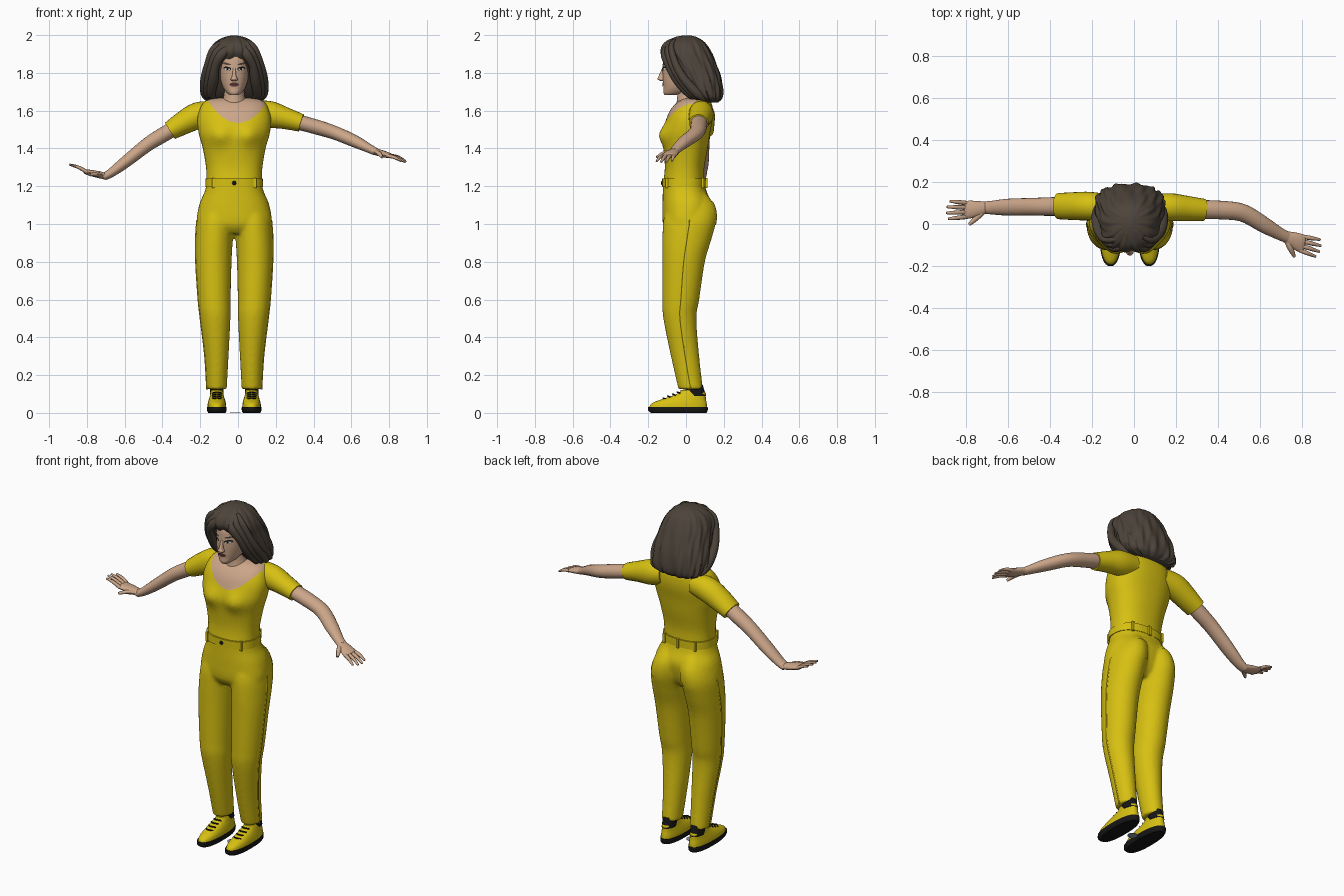
import bpy, bmesh, math
from mathutils import Vector

cube = bpy.data.objects.get("Cube")
if cube:
    bpy.data.objects.remove(cube)

CX = -0.02  # body midline


def material(name, *rgb):
    m = bpy.data.materials.new(name)
    m.use_nodes = True
    m.diffuse_color = (*rgb, 1)
    m.node_tree.nodes["Principled BSDF"].inputs["Base Color"].default_value = (*rgb, 1)
    return m


YELLOW = material("yellow cloth", 0.68, 0.53, 0.006)
SKIN = material("skin", 0.60, 0.38, 0.25)
HAIR = material("dark brown hair", 0.075, 0.058, 0.043)
BLACK = material("black", 0.008, 0.008, 0.008)
LIPS = material("dark lips", 0.10, 0.035, 0.03)
WHITE = material("eye white", 0.65, 0.62, 0.58)
GREY = material("grey blue", 0.28, 0.33, 0.40)


def finish(name, bm, *mats, smooth=True):
    bmesh.ops.recalc_face_normals(bm, faces=bm.faces)
    me = bpy.data.meshes.new(name)
    bm.to_mesh(me)
    bm.free()
    ob = bpy.data.objects.new(name, me)
    bpy.context.collection.objects.link(ob)
    for m in mats:
        me.materials.append(m)
    if smooth:
        bpy.ops.object.select_all(action="DESELECT")
        ob.select_set(True)
        bpy.context.view_layer.objects.active = ob
        bpy.ops.object.shade_smooth_by_angle(angle=math.radians(50))
    return ob


def spline(rows, n):
    """Smooth curve through tuples of any length."""
    out = []
    for i in range(len(rows) - 1):
        p = [rows[max(0, min(len(rows) - 1, i + k))] for k in (-1, 0, 1, 2)]
        for s in range(n):
            t = s / n
            out.append([0.5 * (2 * b + (c - a) * t + (2 * a - 5 * b + 4 * c - d) * t * t
                               + (3 * b - a - 3 * c + d) * t ** 3) for a, b, c, d in zip(*p)])
    return out + [list(rows[-1])]


def bridge(bm, rings):
    loops = [[bm.verts.new(p) for p in r] for r in rings]
    n = len(loops[0])
    for a, b in zip(loops, loops[1:]):
        for i in range(n):
            bm.faces.new((a[i], a[(i + 1) % n], b[(i + 1) % n], b[i]))
    bm.faces.new(loops[0])
    bm.faces.new(loops[-1])


def loft(bm, rows, seg=32, n=5, power=2.0, deform=None):
    """Stacked rings: height, x offset, half width, front y, back y."""
    rings = []
    for z, cx, rx, yf, yb in spline(rows, n):
        ring = []
        for i in range(seg):
            a = math.tau * i / seg
            c, s = math.cos(a), math.sin(a)
            v = Vector((CX + cx + rx * math.copysign(abs(c) ** (2 / power), c),
                        (yf + yb) / 2 + (yb - yf) / 2 * math.copysign(abs(s) ** (2 / power), s), z))
            if deform:
                deform(v, a)
            ring.append(v)
        rings.append(ring)
    bridge(bm, rings)


def tube(bm, pts, seg=14, n=4, ref=(0, 0, 1)):
    """Path of x, y, z, side radius, upper radius."""
    path = spline(pts, n)
    pos = [Vector(p[:3]) for p in path]
    rings = []
    for i, p in enumerate(path):
        d = pos[min(i + 1, len(pos) - 1)] - pos[max(i - 1, 0)]
        side = d.cross(Vector(ref)).normalized()
        up = side.cross(d).normalized()
        rings.append([pos[i] + side * p[3] * math.cos(math.tau * k / seg)
                      + up * p[4] * math.sin(math.tau * k / seg) for k in range(seg)])
    bridge(bm, rings)


def make(name, builder, data, mat, **kw):
    bm = bmesh.new()
    builder(bm, data, **kw)
    return finish(name, bm, mat)


# Trousers: two legs and a pelvis fused into one skin
leg = [(0.125, .0925, .053, -.04, .09), (0.3, .093, .063, -.08, .07), (0.5, .10, .08, -.12, .055),
       (0.6, .105, .086, -.125, .07), (0.8, .109, .095, -.125, .10), (0.92, .106, .099, -.125, .135),
       (1.02, .098, .10, -.12, .16), (1.1, .085, .085, -.10, .15), (1.17, .07, .06, -.08, .10)]
bm = bmesh.new()
for s in (-1, 1):
    loft(bm, [(z, s * cx, rx, f, b) for z, cx, rx, f, b in leg])
loft(bm, [(0.95, 0, .15, -.09, .08), (1.0, 0, .198, -.122, .115), (1.1, 0, .186, -.125, .135),
          (1.17, 0, .157, -.123, .11), (1.215, 0, .146, -.122, .098)], power=2.3)
trousers = finish("trousers", bm, YELLOW, smooth=False)
remesh = trousers.modifiers.new("fuse", "REMESH")
remesh.mode, remesh.voxel_size, remesh.use_smooth_shade = "VOXEL", 0.01, True
soften = trousers.modifiers.new("soften", "SMOOTH")
soften.factor, soften.iterations = 0.5, 4

# Waistband, belt loops and button
make("waistband", loft, [(1.195, 0, .153, -.127, .104), (1.24, 0, .151, -.127, .104)],
     YELLOW, n=1, power=2.4, seg=48)
for i, (x, y) in enumerate([(-.11, -.102), (.11, -.102), (-.1, .088), (.1, .088), (0, .106)]):
    bm = bmesh.new()
    bmesh.ops.create_cube(bm, size=1)
    for v in bm.verts:
        v.co = (CX + x + v.co.x * .014, y + v.co.y * .014, 1.217 + v.co.z * .055)
    finish(f"belt_loop_{i}", bm, YELLOW)
bm = bmesh.new()
bmesh.ops.create_uvsphere(bm, u_segments=12, v_segments=8, radius=0.011)
for v in bm.verts:
    v.co = (CX + v.co.x, -.128 + v.co.y * .5, 1.217 + v.co.z)
finish("button", bm, BLACK)

# Back pockets and outer seams
for s, side in ((-1, "right"), (1, "left")):
    bm = bmesh.new()
    bmesh.ops.create_grid(bm, x_segments=12, y_segments=12, size=1)
    for v in bm.verts:
        u, w = v.co.x, v.co.y
        v.co = (CX + s * .095 + u * .055, .2, 1.065 + w * .055 - (.018 * (1 - abs(u)) if w < 0 else 0) * -w)
    pocket = finish(f"back_pocket_{side}", bm, YELLOW)
    wrap = pocket.modifiers.new("wrap", "SHRINKWRAP")
    wrap.target, wrap.offset, wrap.wrap_method = trousers, 0.004, "PROJECT"
    wrap.use_project_y, wrap.use_negative_direction, wrap.use_positive_direction = True, True, False
    make(f"outer_seam_{side}", tube,
         [(CX + s * (cx + rx - .002), (f + b) / 2, z, .005, .004) for z, cx, rx, f, b in leg[:7]],
         YELLOW, seg=6, ref=(0, 1, 0))

# Shoes, soles, socks and laces
for s, side in ((-1, "right"), (1, "left")):
    o = s * .092
    make(f"sole_{side}", loft, [(0, o, .046, -.185, .108), (.012, o, .052, -.2, .115),
                                (.032, o, .052, -.2, .115)], BLACK, n=2, power=2.4)
    make(f"shoe_{side}", loft, [(.028, o, .050, -.195, .112), (.05, o, .048, -.182, .11),
                                (.07, o, .043, -.135, .106), (.09, o, .037, -.075, .104),
                                (.108, o, .033, -.035, .102), (.122, o, .028, -.03, .06)], YELLOW, power=2.3)
    make(f"sock_{side}", loft, [(.09, o, .036, -.005, .106), (.15, o, .036, 0, .088)], BLACK, n=1)
    for k in range(4):
        y, z = -.118 + k * .025, .079 + k * .0105
        make(f"lace_{side}_{k}", tube, [(CX + o - .024, y + .012, z - .006, .004, .004),
                                        (CX + o, y - .004, z, .004, .004),
                                        (CX + o + .024, y + .012, z - .006, .004, .004)], BLACK, seg=6)


# Shirt body with a scooped neckline cut into it
def bust(v, a):
    if v.y < 0:
        for s in (-1, 1):
            v.y -= .03 * math.exp(-((v.x - CX - s * .08) / .06) ** 2 - ((v.z - 1.47) / .055) ** 2)


bm = bmesh.new()
loft(bm, [(1.225, 0, .146, -.12, .097), (1.30, 0, .149, -.112, .097), (1.40, 0, .166, -.118, .115),
          (1.48, 0, .188, -.118, .127), (1.55, 0, .195, -.105, .14), (1.60, 0, .185, -.085, .142),
          (1.64, 0, .165, -.052, .135), (1.66, 0, .13, -.02, .115), (1.668, 0, .07, .01, .09)],
     seg=64, power=2.3, deform=bust)
planes = [(Vector((0, .06, 0)), Vector((0, -1, 0)))]
for i in range(-6, 7):
    x = i * .025
    planes.append((Vector((x, 0, 1.535 + 4.6 * x * x)), Vector((-9.2 * x, 0, 1)).normalized()))
for co, no in planes:
    bmesh.ops.bisect_plane(bm, geom=bm.verts[:] + bm.edges[:] + bm.faces[:], plane_co=co, plane_no=no)
for f in bm.faces:
    c = f.calc_center_median()
    f.material_index = int(all((c - co).dot(no) > 0 for co, no in planes))
finish("shirt", bm, YELLOW, SKIN)

# Sleeves and arms
make("sleeve_right", tube, [(-.12, .08, 1.59, .06, .06), (-.21, .085, 1.575, .068, .07),
                            (-.29, .085, 1.535, .066, .062), (-.36, .085, 1.493, .062, .05)], YELLOW, seg=24)
make("sleeve_left", tube, [(.08, .08, 1.595, .06, .06), (.17, .08, 1.58, .066, .07),
                           (.25, .074, 1.56, .06, .058), (.335, .067, 1.535, .052, .047)], YELLOW, seg=24)
make("arm_right", tube, [(-.3, .085, 1.53, .045, .04), (-.4, .083, 1.47, .044, .04), (-.48, .082, 1.42, .042, .037),
                         (-.6, .08, 1.325, .04, .031), (-.67, .078, 1.272, .033, .024),
                         (-.71, .078, 1.25, .029, .02)], SKIN, seg=20)
make("arm_left", tube, [(.28, .07, 1.55, .045, .04), (.42, .066, 1.512, .044, .039), (.52, .052, 1.48, .042, .036),
                        (.62, -.005, 1.437, .038, .032), (.69, -.045, 1.402, .03, .024),
                        (.73, -.064, 1.382, .027, .02)], SKIN, seg=20)


def hand(side, wrist, knuckle, tip, across):
    w, k, t, s = map(Vector, (wrist, knuckle, tip, across))
    bm = bmesh.new()
    tube(bm, [(*w, .027, .018), (*w.lerp(k, .5), .038, .018), (*k, .043, .014),
              (*k.lerp(t, .12), .036, .009)], seg=16)
    for i in range(4):
        u = 1.5 - i
        base, end = k + s * u * .022, t + s * u * .029
        end = base.lerp(end, (.9, 1, .97, .82)[i])
        mid = base.lerp(end, .5) + Vector((0, 0, .006))
        tube(bm, [(*base, .011, .010), (*mid, .010, .009), (*end, .006, .005)], seg=8)
    end = w.lerp(k, .85) + s * .072 - Vector((0, 0, .012))
    tube(bm, [(*(w.lerp(k, .15) + s * .012), .015, .013), (*(w.lerp(k, .5) + s * .043), .014, .012),
              (*end, .007, .007)], seg=8)
    finish(f"hand_{side}", bm, SKIN)


hand("right", (-.70, .078, 1.253), (-.80, .067, 1.275), (-.893, .067, 1.315), (0, -1, 0))
hand("left", (.72, -.06, 1.385), (.80, -.093, 1.362), (.888, -.118, 1.328), (-.34, -.94, 0))

# Neck and head
make("neck", loft, [(1.59, 0, .075, -.06, .08), (1.64, 0, .066, -.05, .085), (1.68, 0, .055, -.046, .08),
                    (1.75, 0, .052, -.04, .08)], SKIN)
head = [(1.682, 0, .022, -.112, -.06), (1.695, 0, .04, -.119, 0), (1.72, 0, .058, -.119, .04),
        (1.75, 0, .069, -.122, .07), (1.79, 0, .077, -.124, .09), (1.84, 0, .08, -.123, .1),
        (1.89, 0, .076, -.115, .1), (1.94, 0, .05, -.07, .08)]
make("head", loft, head, SKIN, power=2.2)
make("nose", loft, [(1.757, 0, .012, -.134, -.11), (1.766, 0, .019, -.15, -.11), (1.785, 0, .011, -.144, -.11),
                    (1.825, 0, .007, -.126, -.11)], SKIN, seg=16)


# Painted face details, laid on the curve of the head
def decal(name, x, z, a, b, mat, tilt=0, lift=.003):
    rows = spline(head, 8)

    def on_face(px, pz):
        r = min(rows, key=lambda q: abs(q[0] - pz))
        h = max(0, 1 - (abs(px) / r[2]) ** 2.2) ** (1 / 2.2)
        return Vector((CX + px, (r[3] + r[4]) / 2 - (r[4] - r[3]) / 2 * h - lift, pz))
    bm = bmesh.new()
    mid = bm.verts.new(on_face(x, z))
    ring = []
    for i in range(16):
        t = math.tau * i / 16
        dx = a * math.cos(t)
        ring.append(bm.verts.new(on_face(x + dx, z + b * math.sin(t) + tilt * dx)))
    for i in range(16):
        bm.faces.new((mid, ring[i], ring[(i + 1) % 16]))
    finish(name, bm, mat)


for s, side in ((-1, "right"), (1, "left")):
    decal(f"lash_{side}", s * .037, 1.823, .021, .010, BLACK, s * .12)
    decal(f"eye_{side}", s * .037, 1.820, .016, .006, WHITE, s * .1, .005)
    decal(f"iris_{side}", s * .036, 1.821, .006, .006, BLACK, 0, .007)
    decal(f"brow_{side}", s * .04, 1.848, .023, .005, HAIR, s * .2)
decal("lips", 0, 1.738, .025, .011, LIPS, 0, .004)


# Hair: rippled mass plus swept locks around the face
def ripple(v, a):
    mid = Vector((CX, .035, v.z))
    k = .028 * math.sin(13 * a + 16 * v.z) + .018 * math.sin(23 * a - 22 * v.z)
    v.xy = (mid + (v - mid) * (1 + k)).xy


make("hair", loft, [(1.642, 0, .11, .085, .165), (1.665, 0, .155, .035, .187), (1.71, 0, .166, -.01, .192),
                    (1.78, 0, .16, -.055, .182), (1.85, 0, .146, -.095, .158), (1.91, 0, .132, -.132, .132),
                    (1.96, 0, .1, -.112, .1), (1.988, 0, .055, -.06, .06), (1.998, 0, .015, -.015, .025)],
     HAIR, seg=110, n=6, power=2.25, deform=ripple)
for s, side in ((-1, "right"), (1, "left")):
    for k in range(3):
        d = k * .02
        make(f"lock_{side}_{k}", tube,
             [(CX + .02 + s * d, -.085 + d * .6, 1.955 + d * .4, .012, .012),
              (CX + s * (.06 + d), -.118 + d, 1.905 + d * .6, .024, .016),
              (CX + s * (.098 + d), -.092 + d, 1.84, .022, .02),
              (CX + s * (.112 + d), -.045 + d, 1.76, .028, .024),
              (CX + s * (.122 + d * .8), .02 + d, 1.69, .024, .024),
              (CX + s * (.10 + d), .06 + d, 1.655, .008, .008)], HAIR, seg=12, ref=(0, 1, 0))

# Small floor disc between the shoes
bm = bmesh.new()
bmesh.ops.create_cone(bm, cap_ends=True, segments=24, radius1=.028, radius2=.028, depth=.002)
for v in bm.verts:
    v.co += Vector((-.015, -.03, .001))
finish("floor_disc", bm, GREY)
